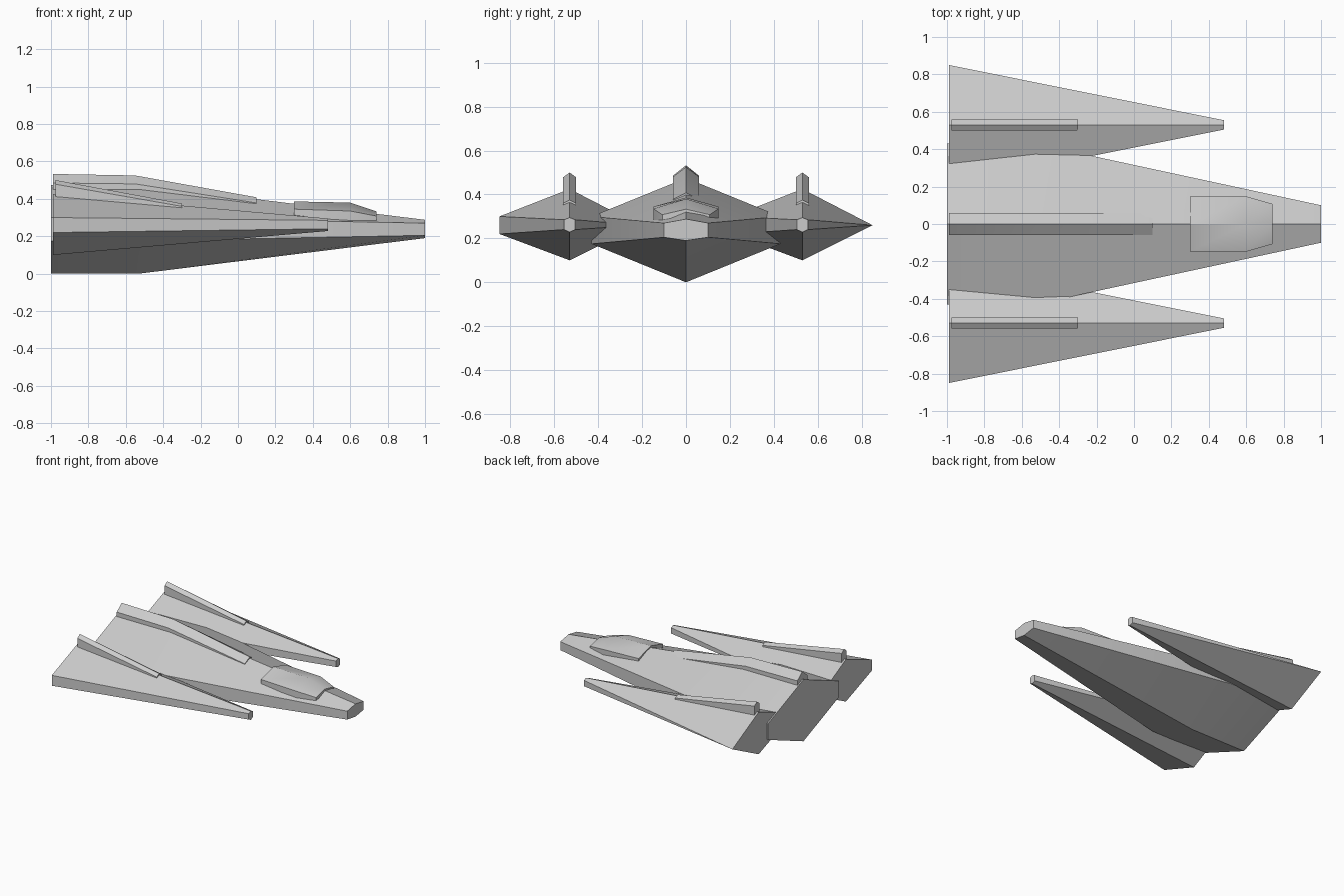
import bpy, bmesh

if "Cube" in bpy.data.objects:
    bpy.data.objects.remove(bpy.data.objects["Cube"])


def loft(name, stations, smooth=True):
    """Skin a closed solid through (x, [(y, z), ...]) cross-sections."""
    bm = bmesh.new()
    rings = [[bm.verts.new((x, y, z)) for y, z in ring] for x, ring in stations]
    for a, b in zip(rings, rings[1:]):
        for i in range(len(a)):
            j = (i + 1) % len(a)
            bm.faces.new((a[i], a[j], b[j], b[i]))
    bm.faces.new(rings[0])
    bm.faces.new(rings[-1])
    bmesh.ops.remove_doubles(bm, verts=bm.verts, dist=0.0005)
    bmesh.ops.recalc_face_normals(bm, faces=bm.faces)
    mesh = bpy.data.meshes.new(name)
    bm.to_mesh(mesh)
    bm.free()
    obj = bpy.data.objects.new(name, mesh)
    bpy.context.collection.objects.link(obj)
    if smooth:
        bpy.ops.object.select_all(action='DESELECT')
        obj.select_set(True)
        bpy.context.view_layer.objects.active = obj
        bpy.ops.object.shade_smooth_by_angle()
    return obj


def hexagon(cy, w, top, upper, lower, bottom, pinch=None):
    """Six-sided section; pinch closes the +y side to a point at that height."""
    r_up, r_lo = (pinch, pinch) if pinch else (upper, lower)
    return [(cy, top), (cy + w, r_up), (cy + w, r_lo),
            (cy, bottom), (cy - w, lower), (cy - w, upper)]


def ridge(cy, w, top, shoulder, base):
    """Pentagonal section with a peaked top."""
    return [(cy, top), (cy + w, shoulder), (cy + w, base),
            (cy - w, base), (cy - w, shoulder)]


# Main hull: constant at the rear, tapering to a blunt nose
rear = hexagon(0, 0.43, 0.475, 0.30, 0.175, 0.0)
loft("fuselage", [(-1.0, rear), (-0.53, rear),
                  (1.0, hexagon(0, 0.10, 0.288, 0.27, 0.205, 0.19))])

# Raised spine along the hull
loft("dorsal_spine", [(-0.99, ridge(0, 0.06, 0.533, 0.485, 0.40)),
                      (-0.55, ridge(0, 0.06, 0.525, 0.48, 0.40)),
                      (0.10, ridge(0, 0.06, 0.408, 0.378, 0.33))])

# Cockpit canopy
loft("canopy", [(0.30, ridge(0, 0.148, 0.386, 0.345, 0.28)),
                (0.60, ridge(0, 0.148, 0.38, 0.335, 0.27)),
                (0.74, ridge(0, 0.108, 0.333, 0.308, 0.26))])

# Side wings, each with a fin on its ridge
for side, cy in (("left", -0.53), ("right", 0.53)):
    loft(side + "_wing", [
        (-0.99, hexagon(cy, 0.32, 0.425, 0.30, 0.22, 0.10, pinch=0.26)),
        (0.48, hexagon(cy, 0.025, 0.295, 0.285, 0.24, 0.228))])
    loft(side + "_fin", [
        (-0.975, ridge(cy, 0.03, 0.50, 0.478, 0.36)),
        (-0.30, ridge(cy, 0.03, 0.375, 0.36, 0.32))])
